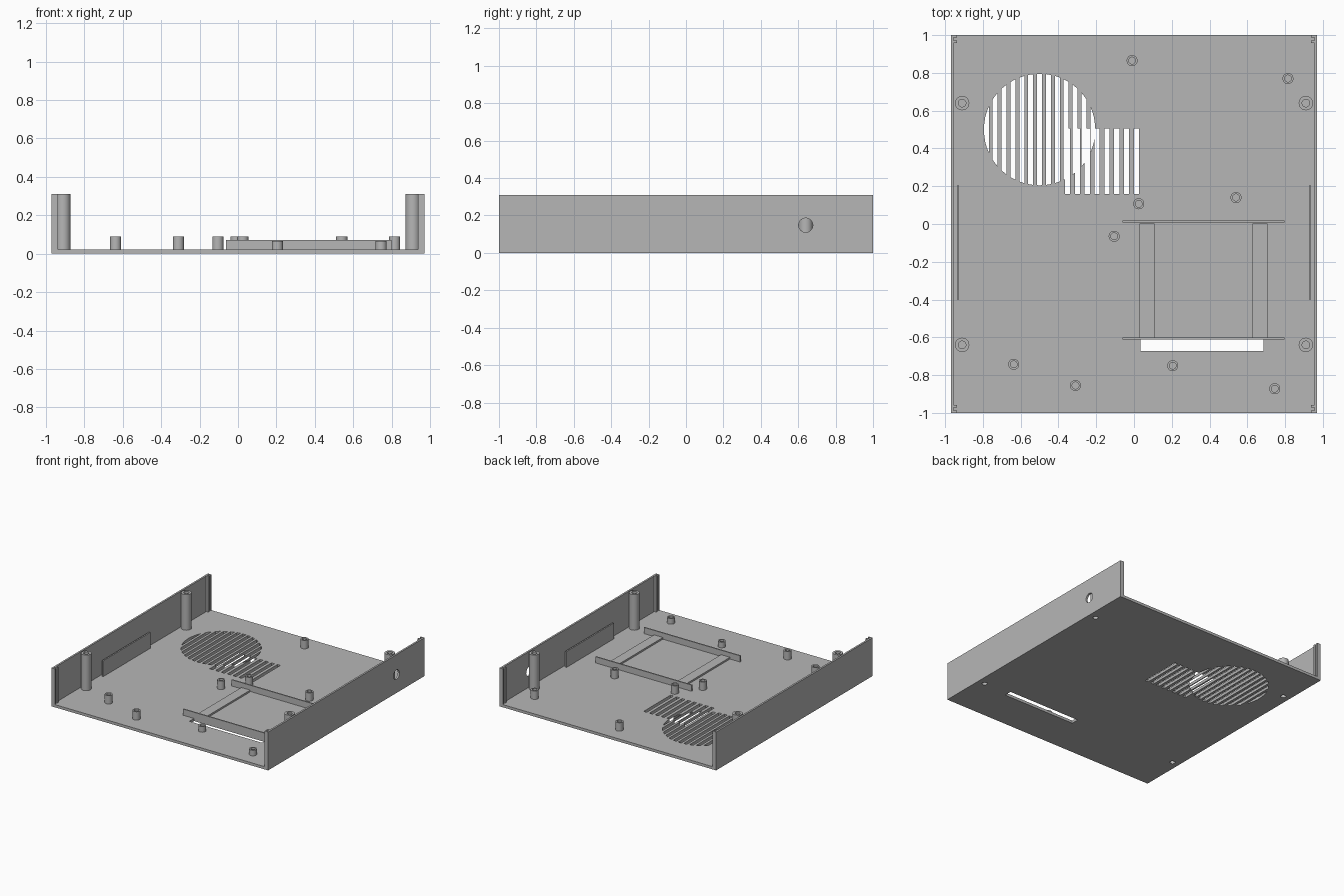
import bpy, bmesh, math
from mathutils import Matrix, Vector

cube = bpy.data.objects.get("Cube")
if cube:
    bpy.data.objects.remove(cube, do_unlink=True)

W, L, H = 0.97, 1.0, 0.31      # half width, half length, height
WALL, FLOOR = 0.015, 0.022     # sheet thicknesses

grey = bpy.data.materials.new("plain grey")
grey.use_nodes = True
grey.diffuse_color = (0.47, 0.47, 0.47, 1)
grey.node_tree.nodes["Principled BSDF"].inputs["Base Color"].default_value = (0.47, 0.47, 0.47, 1)


def finish(name, bm, smooth=False):
    bmesh.ops.recalc_face_normals(bm, faces=bm.faces)
    mesh = bpy.data.meshes.new(name)
    bm.to_mesh(mesh)
    bm.free()
    mesh.materials.append(grey)
    obj = bpy.data.objects.new(name, mesh)
    bpy.context.collection.objects.link(obj)
    if smooth:
        select(obj)
        bpy.ops.object.shade_smooth_by_angle(angle=math.radians(35))
    return obj


def select(obj):
    bpy.ops.object.select_all(action='DESELECT')
    obj.select_set(True)
    bpy.context.view_layer.objects.active = obj


def add_box(bm, x0, x1, y0, y1, z0, z1):
    size = Matrix.Diagonal((x1 - x0, y1 - y0, z1 - z0, 1))
    mid = Matrix.Translation(((x0 + x1) / 2, (y0 + y1) / 2, (z0 + z1) / 2))
    bmesh.ops.create_cube(bm, size=1, matrix=mid @ size)


def box(name, *bounds):
    bm = bmesh.new()
    add_box(bm, *bounds)
    return finish(name, bm)


def add_prism(bm, points, offset):
    face = bm.faces.new([bm.verts.new(p) for p in points])
    out = bmesh.ops.extrude_face_region(bm, geom=[face])
    moved = [v for v in out["geom"] if isinstance(v, bmesh.types.BMVert)]
    bmesh.ops.translate(bm, verts=moved, vec=Vector(offset))


def add_cylinder(bm, x, y, z0, z1, r):
    bmesh.ops.create_cone(bm, cap_ends=True, segments=32, radius1=r, radius2=r, depth=z1 - z0,
                          matrix=Matrix.Translation((x, y, (z0 + z1) / 2)))


def cut(obj, name, bm):
    cutter = finish(name, bm)
    cutter.hide_render = True
    mod = obj.modifiers.new(name, 'BOOLEAN')
    mod.operation = 'DIFFERENCE'
    mod.solver = 'EXACT'
    mod.object = cutter
    select(obj)
    bpy.ops.object.modifier_apply(modifier=name)
    bpy.data.objects.remove(cutter, do_unlink=True)


def post(name, x, y, top, r, bore, bore_bottom):
    # Lathe a hollow post: outside, rim, then the blind bore
    bm = bmesh.new()
    outline = [(r, FLOOR), (r, top), (bore, top), (bore, bore_bottom), (0, bore_bottom)]
    verts = [bm.verts.new((x + a, y, z)) for a, z in outline]
    edges = [bm.edges.new(pair) for pair in zip(verts, verts[1:])]
    bmesh.ops.spin(bm, geom=verts + edges, cent=(x, y, 0), axis=(0, 0, 1),
                   angle=math.tau, steps=32)
    bmesh.ops.remove_doubles(bm, verts=bm.verts, dist=0.0005)
    return finish(name, bm, True)


# Tray: floor and two side walls from one U profile
bm = bmesh.new()
half = [(W, 0), (W, H), (W - WALL, H), (W - WALL, FLOOR)]
profile = half + [(-x, z) for x, z in reversed(half)]
add_prism(bm, [(x, -L, z) for x, z in profile], (0, 2 * L, 0))
tray = finish("tray", bm)

# Round vent: slots clipped to a circle
bm = bmesh.new()
cx, cy, radius, pitch, slot = -0.5, 0.5, 0.295, 0.047, 0.027
for i in range(-6, 7):
    left = max(i * pitch - slot / 2, -radius + 0.0005)
    right = min(i * pitch + slot / 2, radius - 0.0005)
    xs = [left + (right - left) * k / 4 for k in range(5)]
    arc = [(x, math.sqrt(radius ** 2 - x ** 2)) for x in xs]
    loop = arc + [(x, -y) for x, y in reversed(arc)]
    add_prism(bm, [(cx + x, cy + y, -0.1) for x, y in loop], (0, 0, 0.2))
cut(tray, "round_vent_cutter", bm)

# Square vent: eight straight slots
bm = bmesh.new()
for i in range(8):
    x = -0.365 + i * 0.052
    add_box(bm, x, x + slot, 0.16, 0.505, -0.11, 0.11)
cut(tray, "square_vent_cutter", bm)

# Long floor slot and screw holes
corners = [(x, y) for x in (-0.91, 0.91) for y in (-0.64, 0.64)]
bm = bmesh.new()
add_box(bm, 0.035, 0.685, -0.672, -0.61, -0.1, 0.1)
for x, y in corners:
    add_cylinder(bm, x, y, -0.1, 0.1, 0.02)
cut(tray, "floor_hole_cutter", bm)

# Round opening in one side wall
bm = bmesh.new()
bmesh.ops.create_cone(bm, cap_ends=True, segments=32, radius1=0.038, radius2=0.038, depth=0.2,
                      matrix=Matrix.Translation((W, 0.64, 0.148)) @ Matrix.Rotation(math.pi / 2, 4, 'Y'))
cut(tray, "wall_hole_cutter", bm)

# Tall corner posts
for x, y in corners:
    post("corner_post", x, y, H, 0.038, 0.02, 0.1)

# Board standoffs, two of them shorter
standoffs = [(-0.01, 0.865), (0.815, 0.77), (0.025, 0.107), (0.54, 0.14),
             (-0.105, -0.065), (-0.637, -0.743), (-0.31, -0.855)]
for x, y in standoffs:
    post("standoff", x, y, 0.09, 0.029, 0.018, FLOOR + 0.002)
for x, y in [(0.205, -0.75), (0.745, -0.872)]:
    post("short_standoff", x, y, 0.067, 0.029, 0.018, FLOOR + 0.002)

# Drive cradle: two rails and two cross bars
for y in (0.013, -0.607):
    box("cradle_rail", -0.062, 0.798, y - 0.005, y + 0.005, FLOOR, 0.072)
for x in (0.028, 0.628):
    box("cradle_bar", x, x + 0.08, -0.602, 0.002, FLOOR, 0.036)

for s in (-1, 1):
    # Low plates standing just inside the walls
    a, b = sorted((s * 0.937, s * 0.926))
    box("side_plate", a, b, -0.4, 0.205, FLOOR, 0.15)
    # Paired ribs at each wall end that hold an end panel
    a, b = sorted((s * (W - WALL), s * 0.9375))
    for e in (-1, 1):
        for near, far in ((0.987, L), (0.958, 0.972)):
            y0, y1 = sorted((e * near, e * far))
            box("panel_rib", a, b, y0, y1, FLOOR, H)
